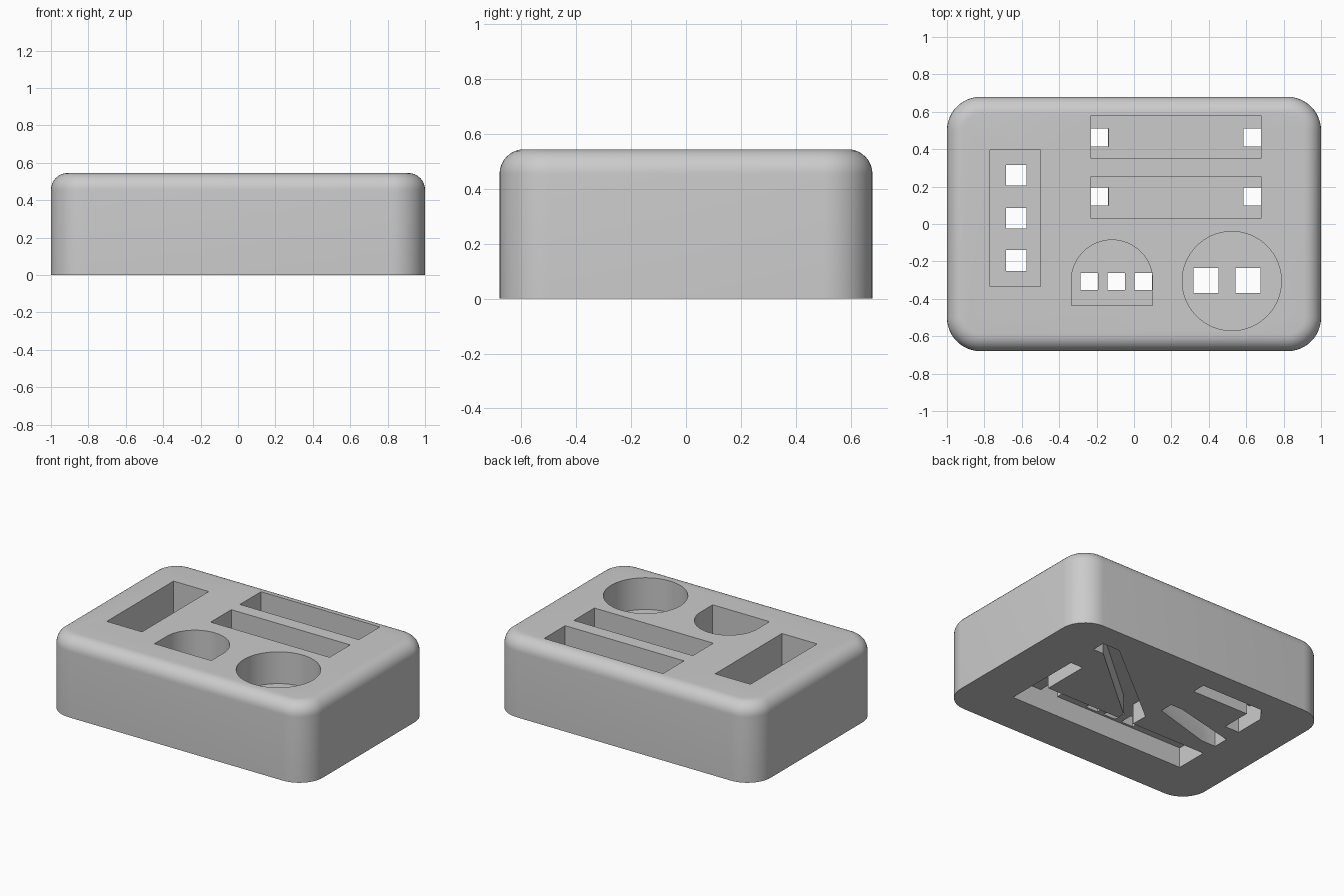
import bpy, bmesh, math

cube = bpy.data.objects.get("Cube")
if cube:
    bpy.data.objects.remove(cube, do_unlink=True)

HEIGHT, FLOOR, CHANNEL = 0.545, 0.325, 0.14

grey = bpy.data.materials.new("light_grey")
grey.use_nodes = True
colour = (0.6, 0.6, 0.6, 1)
grey.diffuse_color = colour
grey.node_tree.nodes["Principled BSDF"].inputs["Base Color"].default_value = colour


def prism(name, points, z0, z1):
    """Extrude a counter-clockwise outline from z0 to z1."""
    bm = bmesh.new()
    base = bm.faces.new([bm.verts.new((x, y, z0)) for x, y in points])
    top = bmesh.ops.extrude_face_region(bm, geom=[base])["geom"]
    for v in top:
        if isinstance(v, bmesh.types.BMVert):
            v.co.z = z1
    bmesh.ops.recalc_face_normals(bm, faces=bm.faces)
    mesh = bpy.data.meshes.new(name)
    bm.to_mesh(mesh)
    bm.free()
    mesh.materials.append(grey)
    obj = bpy.data.objects.new(name, mesh)
    bpy.context.collection.objects.link(obj)
    return obj


def rect(x0, x1, y0, y1):
    return [(x0, y0), (x1, y0), (x1, y1), (x0, y1)]


def arc(cx, cy, r, start, end, n):
    step = math.radians(end - start) / n
    a = math.radians(start)
    return [(cx + r * math.cos(a + i * step), cy + r * math.sin(a + i * step))
            for i in range(n + 1)]


# Body: rounded block with a filleted upper rim
outline = []
for cx, cy, a in ((0.82, 0.5, 0), (-0.82, 0.5, 90), (-0.82, -0.5, 180), (0.82, -0.5, 270)):
    outline += arc(cx, cy, 0.18, a, a + 90, 12)
body = prism("organizer_block", outline, 0, HEIGHT)
bm = bmesh.new()
bm.from_mesh(body.data)
rim = [e for e in bm.edges if all(v.co.z > HEIGHT - 0.01 for v in e.verts)]
bmesh.ops.bevel(bm, geom=rim, offset=0.09, segments=8, profile=0.5, affect='EDGES')
bm.to_mesh(body.data)
bm.free()

cutters = []


def cut(name, points, z0, z1):
    cutter = prism(name, points, z0, z1)
    cutter.hide_render = True
    cutters.append(cutter)
    mod = body.modifiers.new(name, 'BOOLEAN')
    mod.operation = 'DIFFERENCE'
    mod.solver = 'EXACT'
    mod.object = cutter


# Pockets open at the top
pockets = {
    "tall_pocket": rect(-0.77, -0.5, -0.335, 0.395),
    "back_slot": rect(-0.23, 0.68, 0.35, 0.58),
    "middle_slot": rect(-0.23, 0.68, 0.03, 0.255),
    "round_pocket": arc(0.523, -0.305, 0.265, 0, 360, 64)[:-1],
    "arched_pocket": [(-0.335, -0.435), (0.1, -0.435)] + arc(-0.1175, -0.303, 0.2175, 0, 180, 32),
}
for name, points in pockets.items():
    cut(name, points, FLOOR, HEIGHT + 0.1)

# Drain channels open at the bottom
channels = {
    "main_channel": rect(-0.685, 0.68, -0.37, -0.14),
    "side_channel": rect(0.585, 0.68, -0.2, 0.195),
    "long_diagonal_channel": [(-0.11, -0.2), (0, -0.2), (0.02, -0.08), (0.6, 0.415),
                              (0.68, 0.415), (0.68, 0.51), (0.55, 0.51), (-0.11, -0.02)],
    "short_diagonal_channel": [(-0.685, -0.025), (-0.575, -0.025), (-0.14, 0.1),
                               (-0.14, 0.195), (-0.23, 0.195), (-0.685, 0.085)],
    "corner_channel": [(-0.685, 0.205), (-0.575, 0.205), (-0.575, 0.415), (-0.14, 0.415),
                       (-0.14, 0.51), (-0.61, 0.51), (-0.685, 0.42)],
}
for name, points in channels.items():
    cut(name, points, -0.1, CHANNEL)

# Square drain holes joining pockets and channels: x, y, half size
drains = [(-0.63, y, 0.055) for y in (0.26, 0.03, -0.195)]
drains += [(x, y, 0.0475) for x in (-0.1825, 0.6325) for y in (0.4625, 0.1475)]
drains += [(x, -0.3075, 0.0465) for x in (-0.24, -0.095, 0.05)]
drains += [(x, -0.3025, 0.0675) for x in (0.385, 0.61)]
for i, (x, y, h) in enumerate(drains):
    cut(f"drain_{i + 1}", rect(x - h, x + h, y - h, y + h), CHANNEL - 0.08, FLOOR + 0.05)

# Apply the cuts, then drop the cutters
bpy.context.view_layer.update()
bpy.ops.object.select_all(action='DESELECT')
body.select_set(True)
bpy.context.view_layer.objects.active = body
for mod in list(body.modifiers):
    bpy.ops.object.modifier_apply(modifier=mod.name)
for cutter in cutters:
    bpy.data.objects.remove(cutter, do_unlink=True)
bpy.ops.object.shade_smooth_by_angle(angle=math.radians(30))
